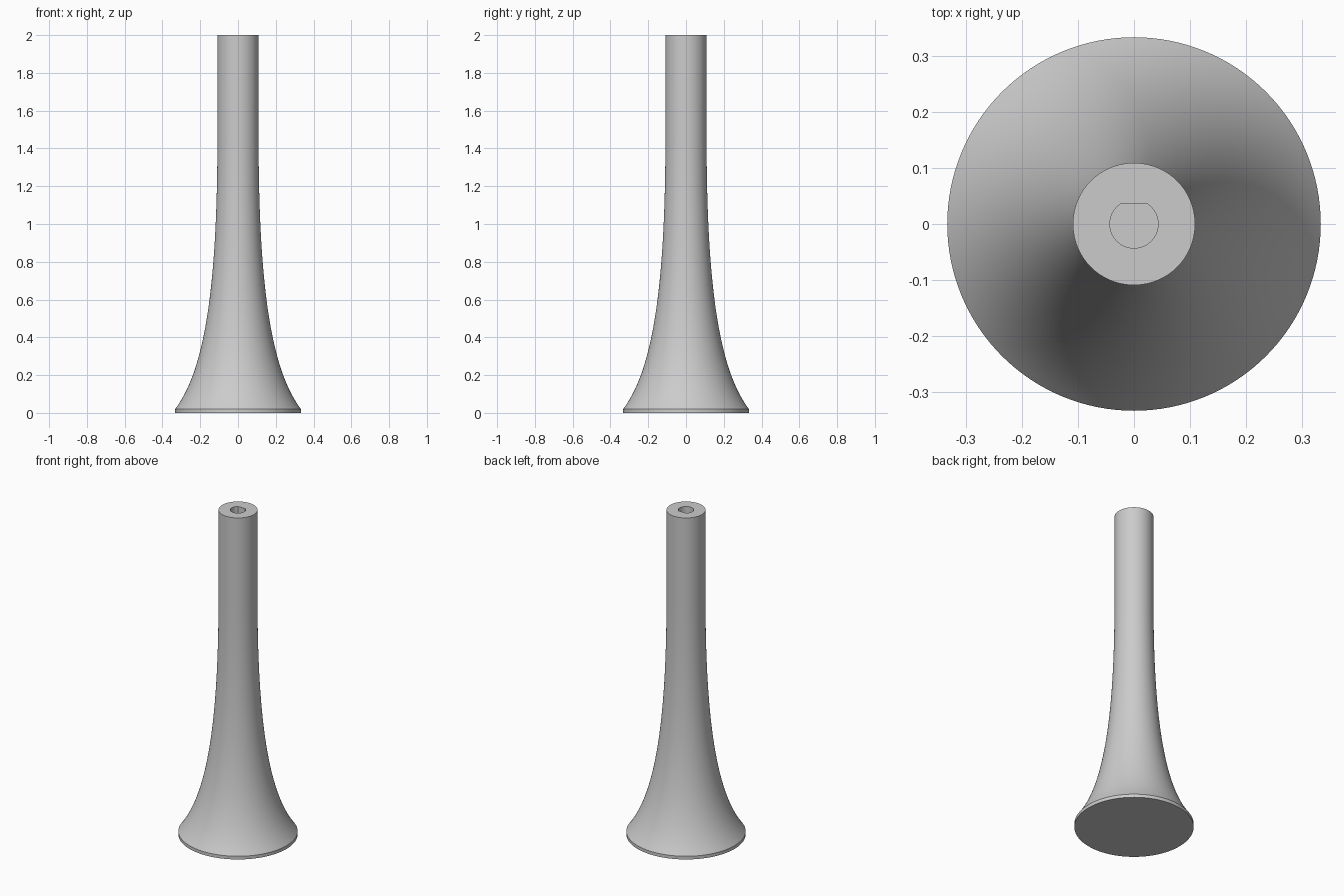
import bpy, bmesh, math
from mathutils import Vector
from mathutils.geometry import interpolate_bezier

cube = bpy.data.objects.get("Cube")
if cube:
    bpy.data.objects.remove(cube, do_unlink=True)

SEGMENTS = 128
HEIGHT, STEM_R, FOOT_R, LIP = 2.0, 0.109, 0.333, 0.02
BORE_R, BORE_FLAT, BORE_DEPTH = 0.043, 0.036, 0.25

grey = bpy.data.materials.new("light_grey")
grey.use_nodes = True
colour = (0.6, 0.6, 0.6, 1)
grey.diffuse_color = colour
grey.node_tree.nodes["Principled BSDF"].inputs["Base Color"].default_value = colour


def add_object(name, bm):
    bmesh.ops.recalc_face_normals(bm, faces=bm.faces)
    mesh = bpy.data.meshes.new(name)
    bm.to_mesh(mesh)
    bm.free()
    mesh.materials.append(grey)
    obj = bpy.data.objects.new(name, mesh)
    bpy.context.collection.objects.link(obj)
    return obj


# Flared stem: thin foot lip, curved flare, straight neck, closed ends
flare = interpolate_bezier(Vector((FOOT_R, LIP)), Vector((0.2, 0.2)),
                           Vector((STEM_R, 0.55)), Vector((STEM_R, 1.45)), 40)
profile = [(0, 0), (FOOT_R, 0)] + [tuple(p[:2]) for p in flare]
profile += [(STEM_R, HEIGHT), (0, HEIGHT)]
bm = bmesh.new()
verts = [bm.verts.new((r, 0, z)) for r, z in profile]
edges = [bm.edges.new(pair) for pair in zip(verts, verts[1:])]
bmesh.ops.spin(bm, geom=verts + edges, axis=(0, 0, 1), cent=(0, 0, 0),
               angle=math.tau, steps=SEGMENTS)
bmesh.ops.remove_doubles(bm, verts=bm.verts, dist=0.0001)
stem = add_object("flared_stem", bm)

# D-shaped bore cutter with its flat towards the back
bm = bmesh.new()
start = math.asin(BORE_FLAT / BORE_R)
sweep = math.pi + 2 * start
outline = []
for i in range(49):
    a = math.pi - start + sweep * i / 48
    outline.append(bm.verts.new((BORE_R * math.cos(a), BORE_R * math.sin(a),
                                 HEIGHT - BORE_DEPTH)))
floor = bm.faces.new(outline)
top = bmesh.ops.extrude_face_region(bm, geom=[floor])["geom"]
bmesh.ops.translate(bm, vec=(0, 0, BORE_DEPTH + 0.1),
                    verts=[v for v in top if isinstance(v, bmesh.types.BMVert)])
cutter = add_object("bore_cutter", bm)

# Cut the bore, then discard the cutter
cut = stem.modifiers.new("bore", "BOOLEAN")
cut.operation = "DIFFERENCE"
cut.solver = "EXACT"
cut.object = cutter
bpy.ops.object.select_all(action="DESELECT")
stem.select_set(True)
bpy.context.view_layer.objects.active = stem
bpy.ops.object.modifier_apply(modifier=cut.name)
bpy.data.objects.remove(cutter, do_unlink=True)
bpy.ops.object.shade_smooth_by_angle(angle=math.radians(30))
